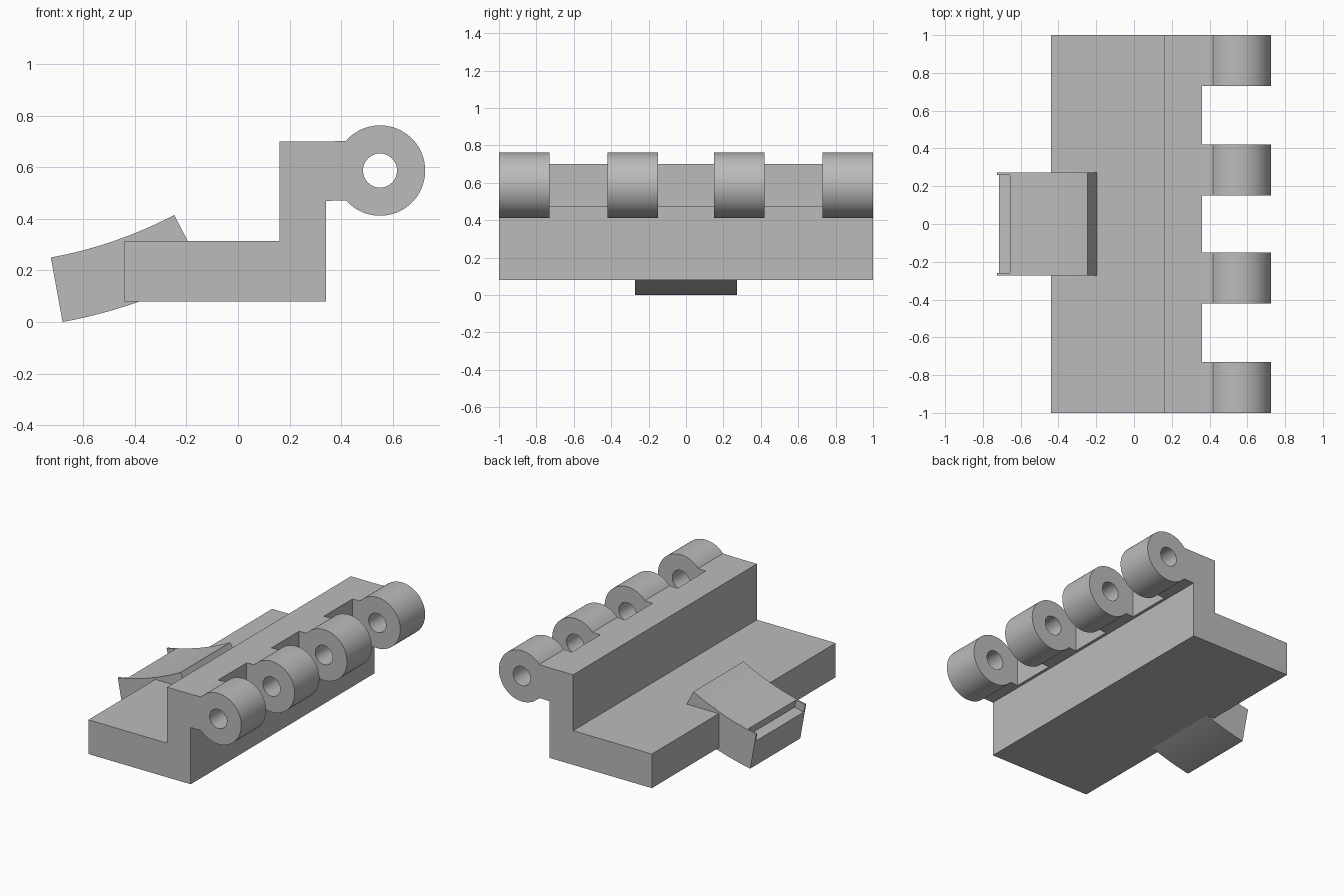
import bpy, bmesh
from math import asin, atan2, cos, sin, pi, radians

cube = bpy.data.objects.get("Cube")
if cube:
    bpy.data.objects.remove(cube, do_unlink=True)

GRAY = (0.5, 0.5, 0.5, 1.0)
mat = bpy.data.materials.new("plain gray")
mat.use_nodes = True
mat.diffuse_color = GRAY
mat.node_tree.nodes["Principled BSDF"].inputs["Base Color"].default_value = GRAY


def arc(cx, cz, r, a0, a1, steps):
    """Points along an arc in the xz plane, both ends included."""
    angles = [a0 + (a1 - a0) * i / steps for i in range(steps + 1)]
    return [(cx + r * cos(a), cz + r * sin(a)) for a in angles]


def extrude(name, loops, y0, y1):
    """Fill an xz outline (further loops are holes) and extrude it along y."""
    bm = bmesh.new()
    edges = []
    for loop in loops:
        vs = [bm.verts.new((x, y0, z)) for x, z in loop]
        edges += [bm.edges.new((v, vs[i - 1])) for i, v in enumerate(vs)]
    bmesh.ops.triangle_fill(bm, edges=edges, use_beauty=True)
    out = bmesh.ops.extrude_face_region(bm, geom=bm.faces[:], use_keep_orig=True)
    for v in out["geom"]:
        if isinstance(v, bmesh.types.BMVert):
            v.co.y = y1
    bmesh.ops.recalc_face_normals(bm, faces=bm.faces[:])
    mesh = bpy.data.meshes.new(name)
    bm.to_mesh(mesh)
    bm.free()
    mesh.materials.append(mat)
    obj = bpy.data.objects.new(name, mesh)
    bpy.context.collection.objects.link(obj)
    bpy.ops.object.select_all(action='DESELECT')
    obj.select_set(True)
    bpy.context.view_layer.objects.active = obj
    bpy.ops.object.shade_smooth_by_angle(angle=radians(30))
    return obj


# Stepped plate
LOW, SHELF, UNDER, TOP = 0.08, 0.315, 0.47, 0.70
EDGE = 0.36
extrude("stepped_plate", [[
    (-0.44, LOW), (0.34, LOW), (0.34, UNDER), (EDGE, UNDER),
    (EDGE, TOP), (0.16, TOP), (0.16, SHELF), (-0.44, SHELF)]], -1, 1)

# Hinge knuckles with a pin hole
CX, CZ, R = 0.55, 0.587, 0.175
neck = pi - asin((TOP - UNDER) / 2 / R)
outline = [(EDGE, UNDER)] + arc(CX, CZ, R, -neck, neck, 56) + [(EDGE, TOP)]
hole = arc(CX, CZ, 0.066, 0, 2 * pi, 40)[:-1]
for i, (y0, y1) in enumerate([(-1, -0.73), (-0.42, -0.15), (0.15, 0.42), (0.73, 1)]):
    extrude(f"hinge_knuckle_{i + 1}", [outline, hole], y0, y1)

# Curved latch tongue, with a stepped end between two thin cheeks
PX, PZ, R_TOP, R_LOW = -1.027, 1.904, 1.681, 1.935
tip = atan2(0.25 - PZ, -0.725 - PX)
root = atan2(0.42 - PZ, -0.25 - PX)
step = -pi / 2 + asin((-0.657 - PX) / R_TOP)
underside = arc(PX, PZ, R_LOW, root, tip, 24)
full = arc(PX, PZ, R_TOP, tip, root, 24) + underside
stepped = (arc(PX, PZ, R_TOP + 0.055, tip, step, 4)
           + arc(PX, PZ, R_TOP, step, root, 20) + underside)
extrude("latch_tongue", [stepped], -0.26, 0.26)
for side, s in (("left", 1), ("right", -1)):
    extrude(f"latch_cheek_{'back' if s > 0 else 'front'}", [full], 0.26 * s, 0.272 * s)
